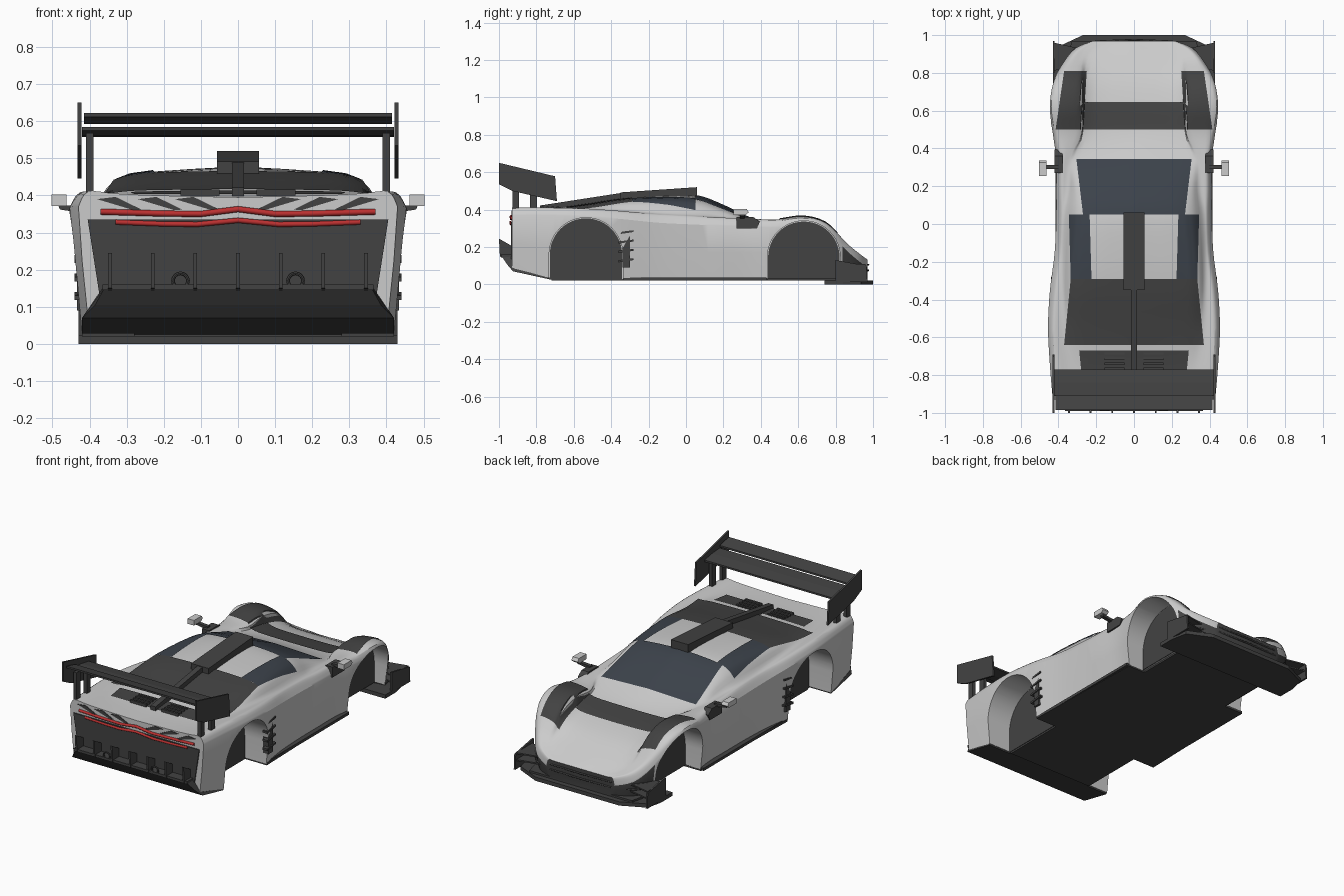
import bpy, bmesh, math

if "Cube" in bpy.data.objects:
    bpy.data.objects.remove(bpy.data.objects["Cube"])

def material(name, c):
    m = bpy.data.materials.new(name)
    m.diffuse_color = (*c, 1)
    m.use_nodes = True
    m.node_tree.nodes["Principled BSDF"].inputs["Base Color"].default_value = m.diffuse_color
    return m

WHITE = material("paint_white", (.86, .86, .88))
DARK = material("carbon_dark", (.055, .055, .055))
GLASS = material("glass", (.045, .055, .07))
RED = material("tail_red", (.5, .03, .03))

def finish(name, bm, mat, smooth=False):
    bmesh.ops.recalc_face_normals(bm, faces=bm.faces)
    me = bpy.data.meshes.new(name)
    bm.to_mesh(me)
    bm.free()
    ob = bpy.data.objects.new(name, me)
    bpy.context.collection.objects.link(ob)
    me.materials.append(mat)
    if smooth:
        smooth_angle(ob)
    return ob

def activate(ob):
    bpy.ops.object.select_all(action='DESELECT')
    ob.select_set(True)
    bpy.context.view_layer.objects.active = ob

def smooth_angle(ob):
    activate(ob)
    bpy.ops.object.shade_smooth_by_angle(angle=math.radians(32))

def prism(name, axis, pts, a, b, mat=DARK, mirror=False):
    """Extrude a 2D outline along an axis from a to b, optionally on both sides."""
    put = {'x': lambda p, t: (t, p[0], p[1]), 'y': lambda p, t: (p[0], t, p[1]),
           'z': lambda p, t: (p[0], p[1], t)}[axis]
    bm = bmesh.new()
    for s in ((1, -1) if mirror else (1,)):
        ends = []
        for t in (a, b):
            ends.append([bm.verts.new((s * q[0], q[1], q[2])) for q in (put(p, t) for p in pts)])
            bm.faces.new(ends[-1])
        n = len(pts)
        for i in range(n):
            j = (i + 1) % n
            bm.faces.new((ends[0][i], ends[0][j], ends[1][j], ends[1][i]))
    return finish(name, bm, mat)

def box(name, x, y, z, mat=DARK, mirror=False):
    return prism(name, 'x', [(y[0], z[0]), (y[1], z[0]), (y[1], z[1]), (y[0], z[1])], *x, mat, mirror)

def spline(pts, n):
    """Catmull-Rom through vectors of any length."""
    out = []
    for i in range(len(pts) - 1):
        p = [pts[max(i - 1, 0)], pts[i], pts[i + 1], pts[min(i + 2, len(pts) - 1)]]
        for k in range(n):
            t = k / n
            out.append([.5 * (2*b + (c - a)*t + (2*a - 5*b + 4*c - d)*t*t + (3*b - a - 3*c + d)*t**3)
                        for a, b, c, d in zip(*p)])
    return out + [list(pts[-1])]

# Body stations: y, centre z, deck edge x/z, shoulder x/z, fender z, half width
STATIONS = spline([
    (-.93, .395, .22, .40, .33, .405, .41, .43), (-.75, .40, .25, .40, .34, .40, .41, .445),
    (-.55, .425, .28, .418, .37, .40, .405, .455), (-.35, .455, .30, .445, .375, .395, .39, .445),
    (-.15, .472, .29, .455, .37, .385, .37, .42), (.05, .473, .27, .45, .36, .375, .36, .412),
    (.18, .43, .27, .41, .345, .36, .355, .412), (.34, .355, .28, .345, .34, .345, .35, .412),
    (.48, .30, .25, .305, .285, .335, .345, .43), (.62, .275, .25, .285, .285, .352, .362, .45),
    (.75, .24, .24, .25, .285, .315, .327, .43), (.86, .19, .22, .19, .28, .205, .22, .37),
    (.93, .155, .18, .15, .25, .157, .16, .31), (.97, .13, .10, .13, .17, .13, .13, .22)], 4)

def top_profile(s):
    y, zc, xc, ze, xs, zs, zf, w = s
    return spline([(0, zc), (xc, ze), (xs, zs), (.94 * w, zf), (w, zf - .04)], 4)

def top_z(x, y):
    i = next((k for k in range(len(STATIONS) - 2) if STATIONS[k + 1][0] >= y), len(STATIONS) - 2)
    a, b = STATIONS[i], STATIONS[i + 1]
    t = (y - a[0]) / (b[0] - a[0])
    pr = top_profile([p + (q - p) * t for p, q in zip(a, b)])
    for p, q in zip(pr, pr[1:]):
        if p[0] <= abs(x) <= q[0]:
            return p[1] + (q[1] - p[1]) * (abs(x) - p[0]) / max(q[0] - p[0], 1e-6)
    return pr[-1][1]

# Lofted body shell
bm = bmesh.new()
rings = []
for s in STATIONS:
    y, w, zt = s[0], s[7], s[6] - .04
    zb = .03 + max(0, -.7 - y) * .2
    half = top_profile(s) + [(w - .01, (zt + zb) / 2), (w - .025, zb), (0, zb)]
    loop = half + [(-x, z) for x, z in half[-2:0:-1]]
    rings.append([bm.verts.new((x, y, z)) for x, z in loop])
n = len(rings[0])
for r, q in zip(rings, rings[1:]):
    for i in range(n):
        f = bm.faces.new((r[i], r[(i + 1) % n], q[(i + 1) % n], q[i]))
        if r[0].co.y > .82 and 16 <= i < n - 16:
            f.material_index = 1
bm.faces.new(rings[0])
bm.faces.new(rings[-1]).material_index = 1
body = finish("body_shell", bm, WHITE)
body.data.materials.append(DARK)

# Wheel wells cut from the body, with dark inner walls
def arch(cy, cz, r, base):
    arc = [(cy + r * math.cos(a), cz + r * math.sin(a)) for a in (math.pi * k / 24 for k in range(25))]
    return [(cy + r, base)] + arc + [(cy - r, base)]

for tag, cy, cz, r, x in (("rear", -.535, .16, .197, .28), ("front", .63, .145, .195, .30)):
    cutter = prism("cutter", 'x', arch(cy, cz, r, -.05), x, .6, WHITE, True)
    mod = body.modifiers.new("well", 'BOOLEAN')
    mod.object, mod.operation, mod.solver = cutter, 'DIFFERENCE', 'EXACT'
    activate(body)
    bpy.ops.object.modifier_apply(modifier="well")
    bpy.data.objects.remove(cutter)
    prism(tag + "_well_wall", 'x', arch(cy, cz, r - .004, .03), x - .002, x + .003, DARK, True)
smooth_angle(body)

# Panels that follow the body surface: (y, x inner, x outer) at both ends
def panel(name, mat, start, end, mirror=False, lift=.005, nx=10, ny=10):
    bm = bmesh.new()
    for s in ((1, -1) if mirror else (1,)):
        g = []
        for j in range(ny + 1):
            y, xa, xb = (a + (b - a) * j / ny for a, b in zip(start, end))
            xs = [xa + (xb - xa) * i / nx for i in range(nx + 1)]
            g.append([bm.verts.new((s * x, y, top_z(x, y) + lift)) for x in xs])
        for a, b in zip(g, g[1:]):
            for i in range(nx):
                bm.faces.new((a[i], a[i + 1], b[i + 1], b[i]))
    ob = finish(name, bm, mat, True)
    for f in ob.data.polygons:
        if f.normal.z < 0:
            f.flip()
    return ob

panel("windshield", GLASS, (.345, -.305, .305), (.05, -.27, .27), nx=20)
panel("side_window", GLASS, (.05, .235, .345), (-.29, .225, .335), True)
panel("engine_cover", DARK, (-.29, -.335, .335), (-.64, -.37, .37), nx=24)
panel("tail_vent", DARK, (-.67, -.29, .29), (-.77, -.28, .28), nx=16)
panel("hood_vent", DARK, (.645, -.26, .26), (.50, -.27, .27), nx=16)
panel("fender_vent", DARK, (.81, .25, .37), (.50, .27, .415), True)
for k in range(4):
    y = -.68 - k * .027
    box(f"tail_louver_{k}", (.05, .155), (y - .012, y), (.40, .416), DARK, True)

# Roof scoop and spine
prism("roof_scoop", 'x', [(.06, .52), (.06, .465), (-.35, .445), (-.35, .492)], -.056, .056)
prism("roof_spine", 'x', [(-.34, .49), (-.34, .44), (-.78, .395), (-.78, .422)], -.016, .016)

# Rear wing
prism("wing_main_plane", 'x', [(-.77, .558), (-.77, .568), (-.84, .58), (-.91, .585), (-.91, .575), (-.84, .56)], -.42, .42)
prism("wing_flap", 'x', [(-.905, .593), (-.905, .603), (-.985, .622), (-.985, .612)], -.415, .415)
prism("wing_end_plate", 'x', [(-1, .65), (-.7, .578), (-.69, .445), (-.93, .50), (-1, .535)], .422, .432, DARK, True)
for k, y in enumerate((-.91, -.815)):
    box(f"wing_post_{k}", (.39, .41), (y - .018, y + .018), (.38, .568), DARK, True)

# Tail: dark fascia, rays, grille, diffuser
prism("tail_fascia", 'y', [(-.405, .335), (.405, .335), (.37, .11), (-.37, .11)], -.936, -.92)
bm = bmesh.new()
rows = [[bm.verts.new((s * w, y, z)) for s in (-1, 1)]
        for w, y, z in ((.36, -.985, .15), (.385, -.955, .105), (.42, -.925, .07), (.42, -.72, .025),
                        (.42, -.72, .035), (.41, -.92, .085), (.365, -.93, .15))]
for a, b in zip(rows, rows[1:] + rows[:1]):
    bm.faces.new((a[0], a[1], b[1], b[0]))
for k in (0, 1):
    bm.faces.new([r[k] for r in rows])
diffuser = finish("diffuser", bm, DARK)
cut = prism("diffuser_well_cutter", 'x', arch(-.535, .16, .2, -.05), .28, .6, DARK, True)
cut.hide_render = True
activate(diffuser)
mod = diffuser.modifiers.new("well", 'BOOLEAN')
mod.object, mod.solver = cut, 'EXACT'
bpy.ops.object.modifier_apply(modifier="well")
bpy.data.objects.remove(cut)
for k, x in enumerate((.05, .15, .26)):
    prism(f"tail_ray_{k}", 'y', [(x, .362), (x + .02, .36), (x + .12, .39), (x + .07, .396)], -.934, -.92, DARK, True)
box("bumper_bar", (-.365, .365), (-.99, -.93), (.145, .16))
for k in range(7):
    x = (k - 3) * .115
    prism(f"bumper_rib_{k}", 'x', [(-.995, .15), (-.93, .12), (-.93, .205), (-1, .245)], x - .005, x + .005)
for s in (1, -1):
    bpy.ops.mesh.primitive_torus_add(major_segments=20, minor_segments=8, major_radius=.02, minor_radius=.005,
                                     location=(s * .155, -.985, .17), rotation=(math.pi / 2, 0, 0))
    ob = bpy.context.object
    ob.name = "exhaust_ring"
    ob.data.materials.append(DARK)

# Tubes: tail lights and nose strips
def tube(name, pts, r, mat):
    cu = bpy.data.curves.new(name, 'CURVE')
    cu.dimensions, cu.bevel_depth, cu.bevel_resolution, cu.use_fill_caps = '3D', r, 2, True
    path = [(-p[0], p[1], p[2]) for p in pts[:0:-1]] + pts
    sp = cu.splines.new('POLY')
    sp.points.add(len(path) - 1)
    for a, p in zip(sp.points, path):
        a.co = (*p, 1)
    ob = bpy.data.objects.new(name, cu)
    bpy.context.collection.objects.link(ob)
    cu.materials.append(mat)

tube("upper_tail_light", [(0, -.935, .363), (.10, -.934, .35), (.2, -.932, .351), (.37, -.93, .356)], .008, RED)
tube("lower_tail_light", [(0, -.938, .333), (.11, -.936, .322), (.2, -.935, .323), (.33, -.935, .328)], .007, RED)
for k, z in enumerate((.075, .105)):
    tube(f"nose_strip_{k}", [(0, .975, z), (.2, .967, z), (.31, .928, z), (.36, .87, z)], .005, DARK)

# Floor, splitter and skirts
half = [(.33, .97), (.36, .84), (.29, .83), (.29, .435), (.40, .435), (.42, -.335), (.28, -.335), (.28, -.72)]
prism("floor", 'z', half + [(-x, y) for x, y in half[::-1]], .02, .033)
half = [(.27, 1.0), (.41, .935), (.43, .84), (.43, .74)]
prism("front_splitter", 'z', half + [(-x, y) for x, y in half[::-1]], 0, .022)
box("side_skirt", (.385, .415), (-.335, .43), (.022, .038), DARK, True)
prism("splitter_end_plate", 'x', [(.80, .012), (.97, .012), (.965, .10), (.80, .13)], .42, .43, DARK, True)
for k, z in enumerate((.06, .10)):
    prism(f"dive_plane_{k}", 'z', [(.29, .93), (.425, .96), (.425, .81), (.36, .83)], z, z + .008, DARK, True)

# Side gills behind the doors
prism("gill_panel", 'x', [(-.34, .09), (-.30, .09), (-.30, .32), (-.34, .32)], .40, .434, DARK, True)
for k in range(4):
    z = .13 + k * .05
    prism(f"gill_fin_{k}", 'x', [(-.36, z - .012), (-.28, z), (-.28, z + .01), (-.36, z)], .41, .44, DARK, True)

# Mirrors
prism("mirror_base", 'x', [(.27, .30), (.38, .30), (.395, .335), (.36, .36), (.27, .36)], .375, .42, DARK, True)
prism("mirror_arm", 'y', [(.40, .35), (.48, .362), (.485, .375), (.40, .368)], .29, .312, DARK, True)
prism("mirror_housing", 'x', [(.255, .372), (.32, .372), (.335, .385), (.325, .402), (.255, .402)], .462, .503, WHITE, True)
